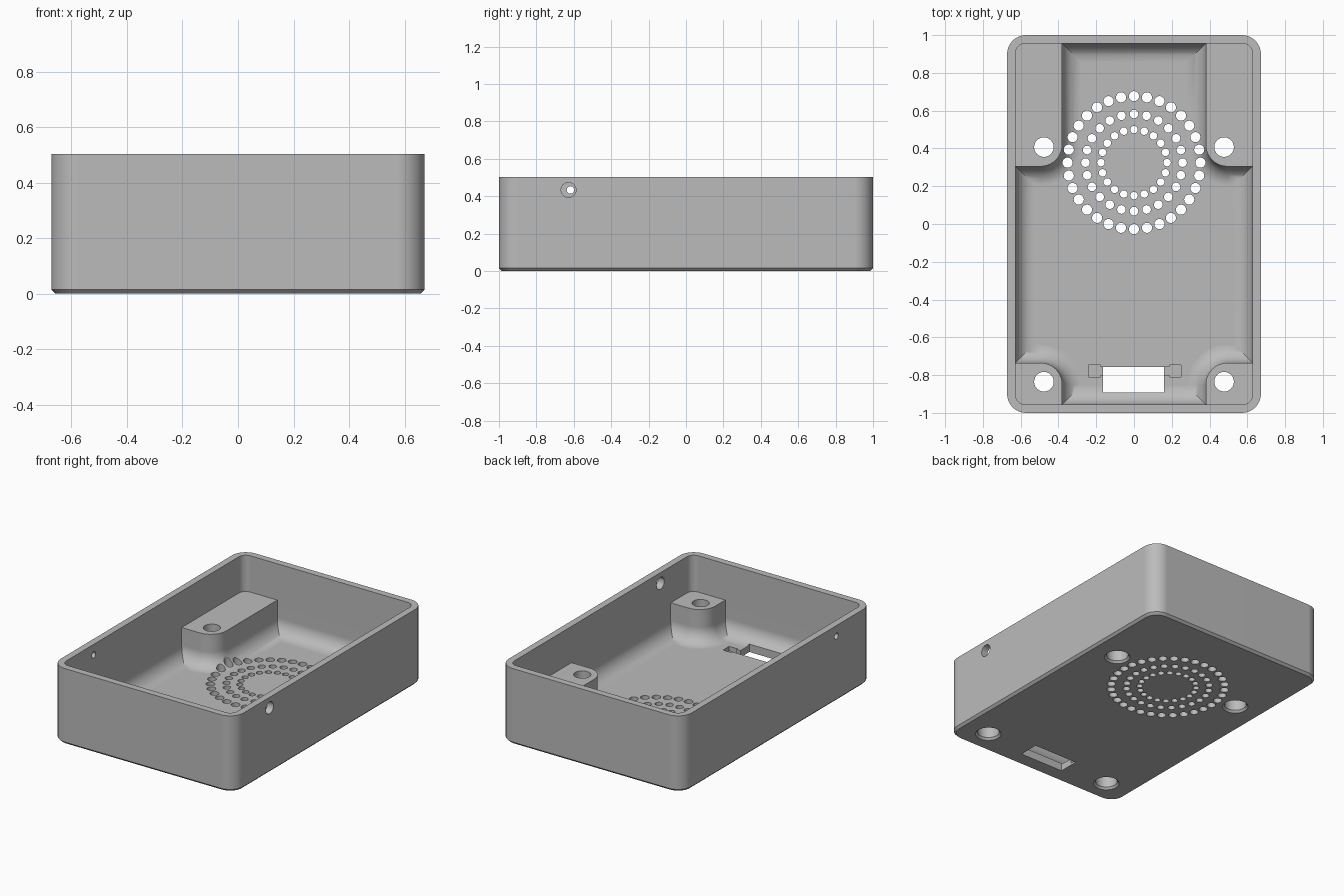
import bpy, bmesh
from math import pi, sin, cos, radians
from mathutils import Matrix, Vector

if "Cube" in bpy.data.objects:
    bpy.data.objects.remove(bpy.data.objects["Cube"])

# Main sizes
HALF_X, HALF_Y, HEIGHT = 0.672, 1.0, 0.503
IN_X, IN_Y = 0.627, 0.955
FLOOR, POST_TOP, FILLET = 0.045, 0.262, 0.10
POST_X, POST_R = 0.38, 0.115
BACK_Y, FRONT_Y = 0.305, 0.735


def circle(r, n=24):
    return [(r * cos(2 * pi * i / n), r * sin(2 * pi * i / n)) for i in range(n)]


def rounded_rect(hx, hy, r, n=8):
    pts = []
    for q, (sx, sy) in enumerate([(1, 1), (-1, 1), (-1, -1), (1, -1)]):
        for i in range(n + 1):
            a = (q + i / n) * pi / 2
            pts.append((sx * (hx - r) + r * cos(a), sy * (hy - r) + r * sin(a)))
    return pts


def floor_outline(d):
    """Cross-shaped outline between the corner posts, shrunk by d."""
    def quadrant(sx, sy, y0):
        pts = [(IN_X - d, y0 - d)]
        for i in range(11):
            a = radians(270 - 9 * i)
            pts.append((POST_X + POST_R + (POST_R + d) * cos(a),
                        y0 + POST_R + (POST_R + d) * sin(a)))
        pts.append((POST_X - d, IN_Y - d))
        return [(sx * x, sy * y) for x, y in pts]
    return (quadrant(1, 1, BACK_Y) + quadrant(-1, 1, BACK_Y)[::-1]
            + quadrant(-1, -1, FRONT_Y) + quadrant(1, -1, FRONT_Y)[::-1])


def loft(bm, rings, matrix=Matrix()):
    """Closed solid through a list of (outline, z) rings."""
    rows = [[bm.verts.new(matrix @ Vector((x, y, z))) for x, y in pts]
            for pts, z in rings]
    for low, high in zip(rows, rows[1:]):
        n = len(low)
        for i in range(n):
            j = (i + 1) % n
            bm.faces.new((low[i], low[j], high[j], high[i]))
    bm.faces.new(rows[0][::-1])
    bm.faces.new(rows[-1])


def box(bm, x0, x1, y0, y1, z0, z1):
    pts = [(x0, y0), (x1, y0), (x1, y1), (x0, y1)]
    loft(bm, [(pts, z0), (pts, z1)])


def make(name, bm):
    bmesh.ops.recalc_face_normals(bm, faces=bm.faces)
    mesh = bpy.data.meshes.new(name)
    bm.to_mesh(mesh)
    bm.free()
    obj = bpy.data.objects.new(name, mesh)
    bpy.context.collection.objects.link(obj)
    return obj


# Outer body with chamfered foot
bm = bmesh.new()
loft(bm, [(rounded_rect(HALF_X - 0.015, HALF_Y - 0.015, 0.085), 0),
          (rounded_rect(HALF_X, HALF_Y, 0.10), 0.015),
          (rounded_rect(HALF_X, HALF_Y, 0.10), HEIGHT)])
case = make("enclosure_case", bm)
cutters = []

# Upper cavity above the posts
bm = bmesh.new()
upper = rounded_rect(IN_X, IN_Y, 0.05)
loft(bm, [(upper, POST_TOP), (upper, 0.6)])
cutters.append(make("upper_cavity", bm))

# Lower cavity between the posts, with a filleted floor
bm = bmesh.new()
rings = []
for i in range(9):
    t = i / 8 * pi / 2
    rings.append((floor_outline(FILLET * (1 - sin(t))), FLOOR + FILLET * (1 - cos(t))))
rings.append((floor_outline(0), 0.6))
loft(bm, rings)
cutters.append(make("lower_cavity", bm))

# Speaker grille: three rings of holes
bm = bmesh.new()
for ring_r, hole_r, count in [(0.352, 0.027, 32), (0.257, 0.023, 24), (0.175, 0.02, 20)]:
    for i in range(count):
        a = 2 * pi * i / count
        place = Matrix.Translation((ring_r * cos(a), 0.325 + ring_r * sin(a), 0))
        hole = circle(hole_r, 16)
        loft(bm, [(hole, -0.05), (hole, 0.24)], place)

# Screw holes with chamfered counterbores
for x in (-0.477, 0.477):
    for y in (0.407, -0.835):
        loft(bm, [(circle(0.08), -0.05), (circle(0.08), 0), (circle(0.068), 0.014),
                  (circle(0.068), 0.2), (circle(0.052), 0.2), (circle(0.052), 0.4)],
             Matrix.Translation((x, y, 0)))

# Cable hole in one side wall, small pin hole in the other
for x, y, r in [(0.65, -0.628, 0.04), (-0.65, -0.618, 0.02)]:
    place = Matrix.Translation((x, y, 0.433)) @ Matrix.Rotation(pi / 2, 4, 'Y')
    loft(bm, [(circle(r), -0.1), (circle(r), 0.1)], place)
cutters.append(make("round_holes", bm))

# Connector window through the floor
bm = bmesh.new()
box(bm, -0.163, 0.16, -0.893, -0.757, -0.05, 0.2)
cutters.append(make("connector_window", bm))

# Latch pockets beside the window
bm = bmesh.new()
box(bm, -0.24, -0.178, -0.81, -0.746, 0.015, 0.2)
box(bm, 0.188, 0.25, -0.81, -0.746, 0.015, 0.2)
cutters.append(make("latch_pockets", bm))
bm = bmesh.new()
box(bm, -0.20, 0.21, -0.80, -0.758, 0.015, 0.19)
cutters.append(make("latch_channel", bm))

# Cut everything out of the body
bpy.ops.object.select_all(action='DESELECT')
bpy.context.view_layer.objects.active = case
case.select_set(True)
for cutter in cutters:
    cutter.hide_render = True
    mod = case.modifiers.new(cutter.name, 'BOOLEAN')
    mod.operation = 'DIFFERENCE'
    mod.solver = 'EXACT'
    mod.object = cutter
    bpy.ops.object.modifier_apply(modifier=mod.name)
for cutter in cutters:
    bpy.data.objects.remove(cutter)

# Single plastic colour
plastic = bpy.data.materials.new("grey_plastic")
plastic.use_nodes = True
colour = (0.5, 0.5, 0.5, 1)
plastic.diffuse_color = colour
plastic.node_tree.nodes["Principled BSDF"].inputs["Base Color"].default_value = colour
case.data.materials.clear()
case.data.materials.append(plastic)
for face in case.data.polygons:
    face.material_index = 0

# Smooth rounded surfaces, crisp edges
bpy.ops.object.shade_smooth_by_angle(angle=radians(30))
weighted = case.modifiers.new("weighted_normals", 'WEIGHTED_NORMAL')
weighted.keep_sharp = True
